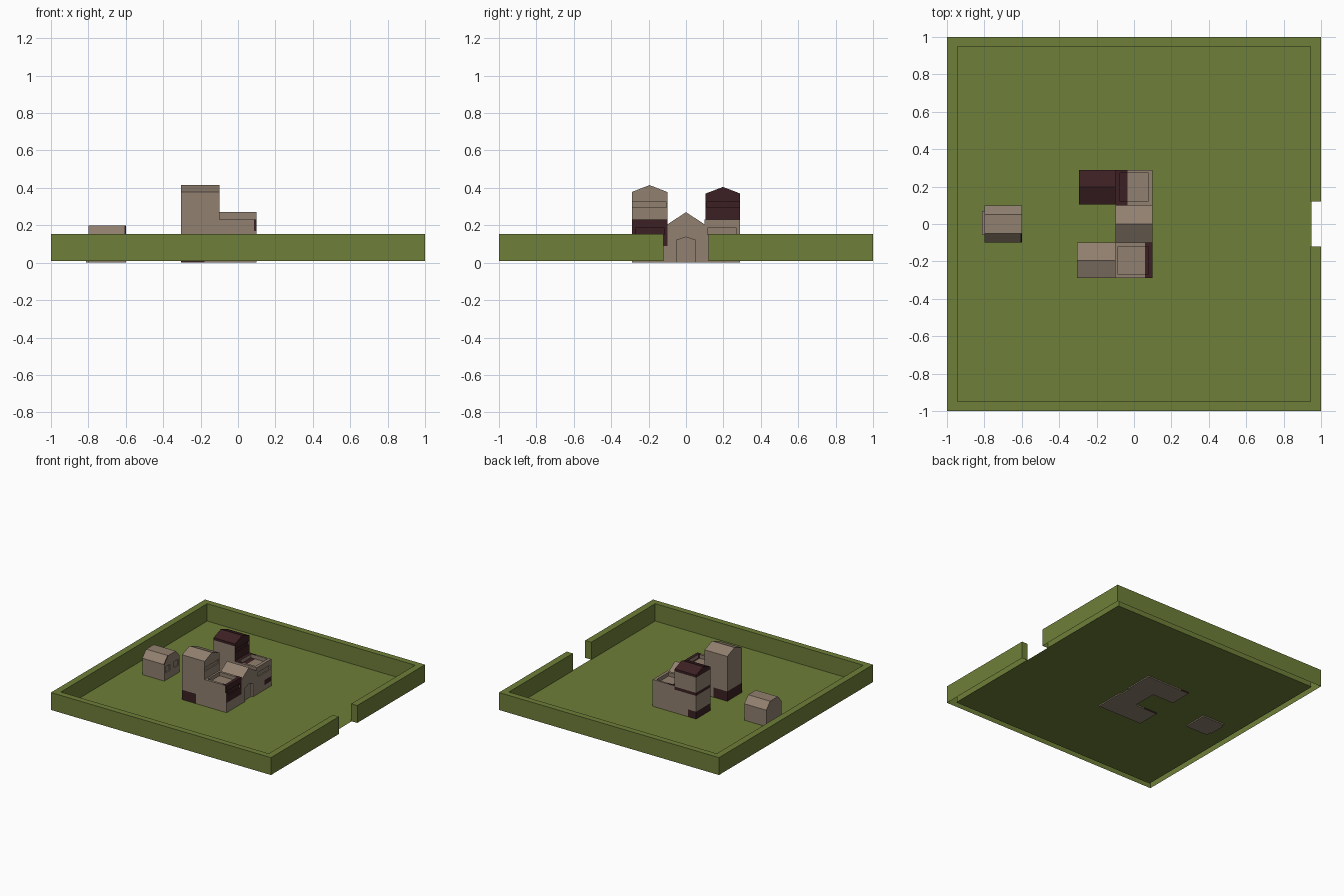
import bpy, bmesh
from mathutils import Vector

if "Cube" in bpy.data.objects:
    bpy.data.objects.remove(bpy.data.objects["Cube"])


def material(name, rgb):
    m = bpy.data.materials.new(name)
    m.diffuse_color = (*rgb, 1)
    m.use_nodes = True
    m.node_tree.nodes["Principled BSDF"].inputs["Base Color"].default_value = m.diffuse_color
    return m


GRASS = material("olive grass", (0.156, 0.209, 0.040))
STONE = material("tan stone", (0.283, 0.216, 0.162))
DARK = material("dark maroon", (0.045, 0.0145, 0.017))


def cut(bm, axis, value):
    n = Vector((0, 0, 0))
    n[axis] = 1
    bmesh.ops.bisect_plane(bm, geom=bm.verts[:] + bm.edges[:] + bm.faces[:],
                           dist=1e-5, plane_co=n * value, plane_no=n)


def recess(bm, direction, bounds, depth):
    """Push a rectangular patch of the faces looking along direction inward."""
    d = Vector(direction)
    for axis, (lo, hi) in bounds.items():
        cut(bm, axis, lo)
        cut(bm, axis, hi)
    bm.normal_update()
    patch = []
    for f in bm.faces:
        c = f.calc_center_median()
        if f.normal.dot(d) > 0.99 and all(lo < c[a] < hi for a, (lo, hi) in bounds.items()):
            patch.append(f)
    if not patch:
        return
    out = bmesh.ops.extrude_face_region(bm, geom=patch)["geom"]
    bmesh.ops.translate(bm, vec=-d * depth,
                        verts=[g for g in out if isinstance(g, bmesh.types.BMVert)])
    old = [f for f in patch if f.is_valid]
    if old:
        bmesh.ops.delete(bm, geom=old, context='FACES_ONLY')


def prism(name, profile, x0, x1, recesses=(), cuts=(), dark=None):
    """Extrude a (y, z) profile along x, recess patches, paint by rule."""
    bm = bmesh.new()
    f = bm.faces.new([bm.verts.new((x0, y, z)) for y, z in profile])
    out = bmesh.ops.extrude_face_region(bm, geom=[f], use_keep_orig=True)["geom"]
    bmesh.ops.translate(bm, vec=(x1 - x0, 0, 0),
                        verts=[g for g in out if isinstance(g, bmesh.types.BMVert)])
    bmesh.ops.recalc_face_normals(bm, faces=bm.faces)
    for r in recesses:
        recess(bm, *r)
    for axis, value in cuts:
        cut(bm, axis, value)
    bmesh.ops.recalc_face_normals(bm, faces=bm.faces)
    for f in bm.faces:
        f.material_index = int(bool(dark and dark(f.calc_center_median(), f.normal)))
    finish(name, bm, STONE, DARK)


def finish(name, bm, *mats):
    me = bpy.data.meshes.new(name)
    bm.to_mesh(me)
    bm.free()
    for m in mats:
        me.materials.append(m)
    bpy.context.collection.objects.link(bpy.data.objects.new(name, me))


def gable(y0, y1, eave, ridge):
    return [(y0, 0), (y1, 0), (y1, eave), ((y0 + y1) / 2, ridge), (y0, eave)]


def box(y0, y1, top, bottom=0):
    return [(y0, bottom), (y1, bottom), (y1, top), (y0, top)]


# Lawn floor
bm = bmesh.new()
bm.faces.new([bm.verts.new((x, y, 0.01)) for x, y in
              ((-.95, -.95), (.95, -.95), (.95, .95), (-.95, .95))])
finish("lawn", bm, GRASS)

# Hedge wall with an entrance gap on the right side, open underneath
half = [(1, -.12), (1, -1), (-1, -1)]
inner = [(-.945, -.95), (.945, -.95), (.945, -.12)]
outline = half + [(x, -y) for x, y in reversed(half)] \
    + [(x, -y) for x, y in reversed(inner)] + inner
bm = bmesh.new()
base = bm.faces.new([bm.verts.new((x, y, 0.01)) for x, y in outline])
out = bmesh.ops.extrude_face_region(bm, geom=[base], use_keep_orig=True)["geom"]
bmesh.ops.translate(bm, vec=(0, 0, 0.143),
                    verts=[g for g in out if isinstance(g, bmesh.types.BMVert)])
bmesh.ops.recalc_face_normals(bm, faces=bm.faces)
bmesh.ops.delete(bm, geom=[f for f in bm.faces if f.normal.z < -0.9], context='FACES_ONLY')
finish("hedge_wall", bm, GRASS)

# Gatehouse hall and its front with a pointed arch doorway
prism("gatehouse_hall", gable(-.1, .1, .205, .27), -.1, .085)
prism("gatehouse_front",
      [(-.1, 0), (-.05, 0), (-.05, .12), (0, .137), (.05, .12), (.05, 0),
       (.1, 0), (.1, .205), (0, .27), (-.1, .205)], .085, .1)

# Front wings with sunken terraces
UP, RIGHT = (0, 0, 1), (1, 0, 0)
prism("south_wing", box(-.29, -.1, .23), -.1, .1,
      [(UP, {0: (-.085, .075), 1: (-.27, -.12)}, .03),
       (RIGHT, {1: (-.27, -.115), 2: (.15, .185)}, .01)],
      [(0, .06), (0, .085), (2, .09), (2, .17)],
      lambda c, n: c.x > .06 and c.z > .09
      and (n.x > .5 or n.z > .5 or (c.x > .085 and c.z > .17) or n.y > .5))
prism("north_wing", box(.1, .29, .23), -.1, .1,
      [(UP, {0: (-.075, .075), 1: (.12, .275)}, .03),
       (RIGHT, {1: (.115, .27), 2: (.15, .185)}, .01)],
      [(0, -.035), (2, .05), (2, .09), (1, .2)],
      lambda c, n: (n.z > .5 and c.x < -.035)
      or (n.x > .5 and .05 < c.z < .09 and c.y > .2))

# Rear towers with gabled roofs and slot windows
prism("south_tower", gable(-.29, -.1, .378, .415), -.305, -.1,
      [(RIGHT, {1: (-.285, -.105), 2: (.295, .325)}, .01)],
      [(2, .09), (0, -.18)],
      lambda c, n: c.z < .09 and n.z > -.5 and (n.x < -.5 or c.x < -.18))
prism("north_tower", gable(.105, .29, .37, .405), -.295, -.1,
      [(RIGHT, {1: (.11, .285), 2: (.295, .325)}, .01)],
      [(2, .07), (2, .2), (2, .225), (2, .35), (0, -.22)],
      lambda c, n: c.z > .35 or n.z > .5 or n.x > .5
      or (n.y > -.5 and n.z > -.5 and
          (.2 < c.z < .225 or (c.z < .07 and (n.x < -.5 or c.x < -.22)))))

# Small rear cottage with a flat topped, chamfered roof
prism("cottage", box(-.1, .1, .145)[:3] + [(.05, .2), (-.05, .2), (-.1, .145)],
      -.8, -.6,
      [(RIGHT, {1: (-.085, -.025), 2: (.07, .12)}, .01),
       (RIGHT, {1: (.025, .085), 2: (.07, .12)}, .01)],
      [(0, -.608), (2, .145)],
      lambda c, n: c.x > -.608 and n.y < -.4 and n.z > .1)
prism("cottage_step", box(-.06, .07, .02), -.812, -.8)
